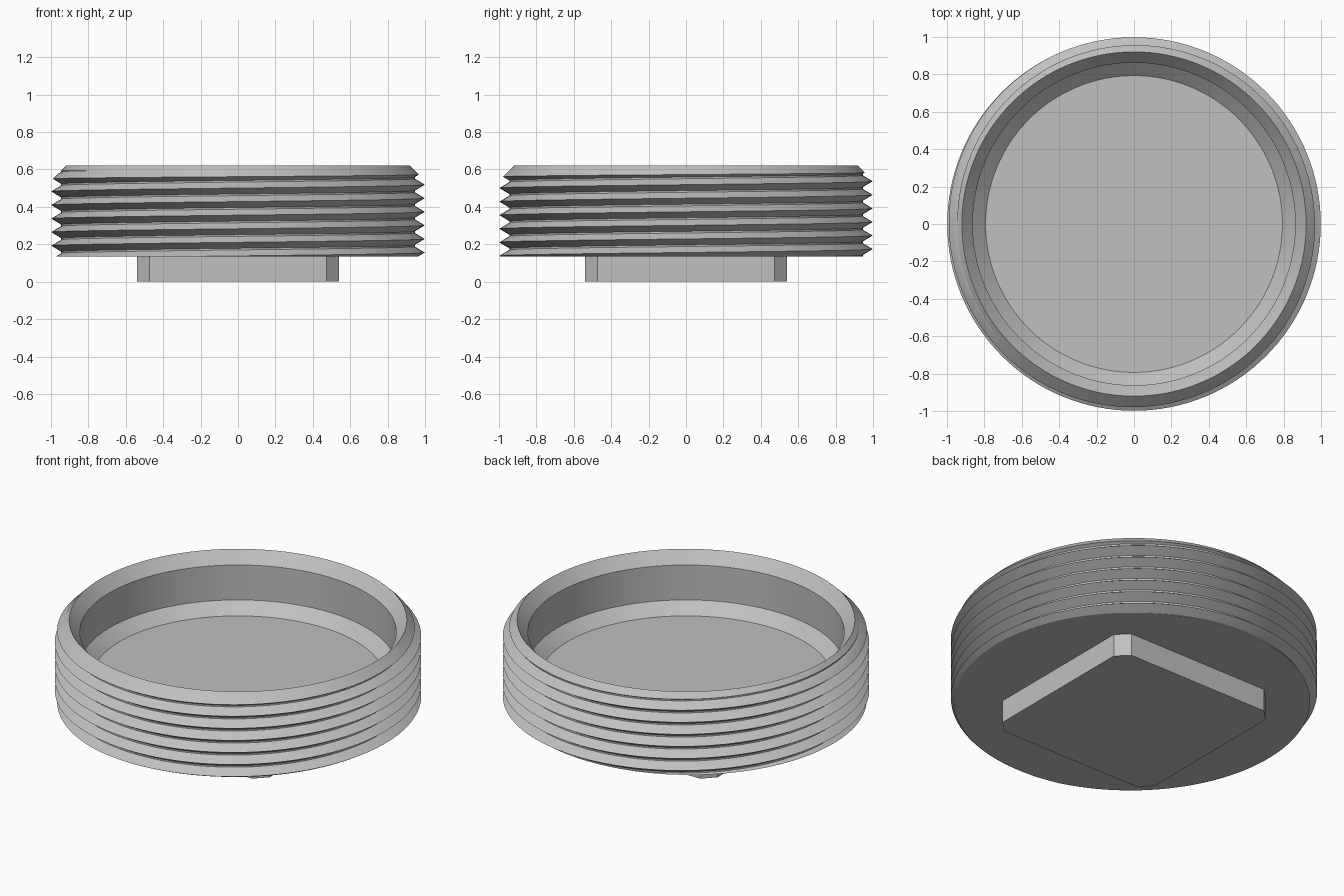
import bpy, bmesh, math

cube = bpy.data.objects.get("Cube")
if cube:
    bpy.data.objects.remove(cube, do_unlink=True)

SEG = 128            # segments round the plug
PITCH = 0.0725       # rise of the thread per turn
CREST, ROOT = 0.998, 0.945

metal = bpy.data.materials.new("light grey metal")
metal.use_nodes = True
GREY = (0.53, 0.53, 0.53, 1)
metal.diffuse_color = GREY
metal.node_tree.nodes["Principled BSDF"].inputs["Base Color"].default_value = GREY


def finish(bm, name):
    bmesh.ops.recalc_face_normals(bm, faces=bm.faces[:])
    mesh = bpy.data.meshes.new(name)
    bm.to_mesh(mesh)
    bm.free()
    mesh.materials.append(metal)
    obj = bpy.data.objects.new(name, mesh)
    bpy.context.collection.objects.link(obj)
    return obj


def lathe(name, profile):
    """Turn a profile that starts and ends on the axis into a solid."""
    bm = bmesh.new()
    rings = []
    for r, z in profile:
        if r == 0:
            rings.append([bm.verts.new((0, 0, z))])
        else:
            rings.append([bm.verts.new((r * math.cos(a), r * math.sin(a), z))
                          for a in (math.tau * i / SEG for i in range(SEG))])
    bm.faces.new(rings[1])
    bm.faces.new(rings[-2])
    for low, high in zip(rings[1:-2], rings[2:-1]):
        for i in range(SEG):
            j = (i + 1) % SEG
            bm.faces.new((low[i], low[j], high[j], high[i]))
    for ring in (rings[0], rings[-1]):
        bm.verts.remove(ring[0])
    return finish(bm, name)


def thread_solid(name, start, turns):
    """Solid bounded by a right-handed V thread, taller than the plug."""
    tooth = [(0, CREST), (0.44, ROOT), (0.56, ROOT)]   # part of pitch, radius
    period = len(tooth)
    rows = period * turns
    bm = bmesh.new()
    cols = []
    for i in range(SEG):
        a = math.tau * i / SEG
        col = []
        for k in range(rows + 1):
            part, r = tooth[k % period]
            z = start + PITCH * (k // period + part + i / SEG)
            col.append(bm.verts.new((r * math.cos(a), r * math.sin(a), z)))
        cols.append(col)
    for i in range(SEG):
        last = i == SEG - 1
        nxt, shift = (cols[0], period) if last else (cols[i + 1], 0)
        for k in range(rows - shift):
            bm.faces.new((cols[i][k], nxt[k + shift], nxt[k + 1 + shift], cols[i][k + 1]))
    # close both stepped ends with fans
    rim = [e for e in bm.edges if len(e.link_faces) == 1]
    middle = start + PITCH * turns / 2
    low = bm.verts.new((0, 0, start))
    high = bm.verts.new((0, 0, start + PITCH * (turns + 1)))
    for e in rim:
        bm.faces.new((*e.verts, low if e.verts[0].co.z < middle else high))
    # the open seam at the last column joins the fans
    return finish(bm, name)


# Hollow blank: flat base, outer top chamfer, inner bevels and recessed floor
plug = lathe("threaded_plug_body", [
    (0, 0.135), (1.05, 0.135), (1.05, 0.49), (0.92, 0.62),
    (0.862, 0.55), (0.862, 0.34), (0.793, 0.276), (0, 0.276)])

# Cut the thread: crest on the -x side lies at z = 0.555
cutter = thread_solid("thread_cutter", 0.555 - PITCH * 10.5, 14)
cutter.hide_render = True
cut = plug.modifiers.new("thread", 'BOOLEAN')
cut.operation = 'INTERSECT'
cut.solver = 'EXACT'
cut.object = cutter
bpy.context.view_layer.objects.active = plug
bpy.ops.object.select_all(action='DESELECT')
plug.select_set(True)
bpy.ops.object.modifier_apply(modifier=cut.name)
bpy.data.objects.remove(cutter, do_unlink=True)
bpy.ops.object.shade_smooth_by_angle(angle=math.radians(25))

# Square wrench boss with clipped corners
bm = bmesh.new()
A, B = 0.54, 0.472
outline = [(A, -B), (A, B), (B, A), (-B, A), (-A, B), (-A, -B), (-B, -A), (B, -A)]
base = bm.faces.new([bm.verts.new((x, y, 0)) for x, y in outline])
top = bmesh.ops.extrude_face_region(bm, geom=[base])["geom"]
bmesh.ops.translate(bm, vec=(0, 0, 0.14),
                    verts=[g for g in top if isinstance(g, bmesh.types.BMVert)])
finish(bm, "square_wrench_boss")
